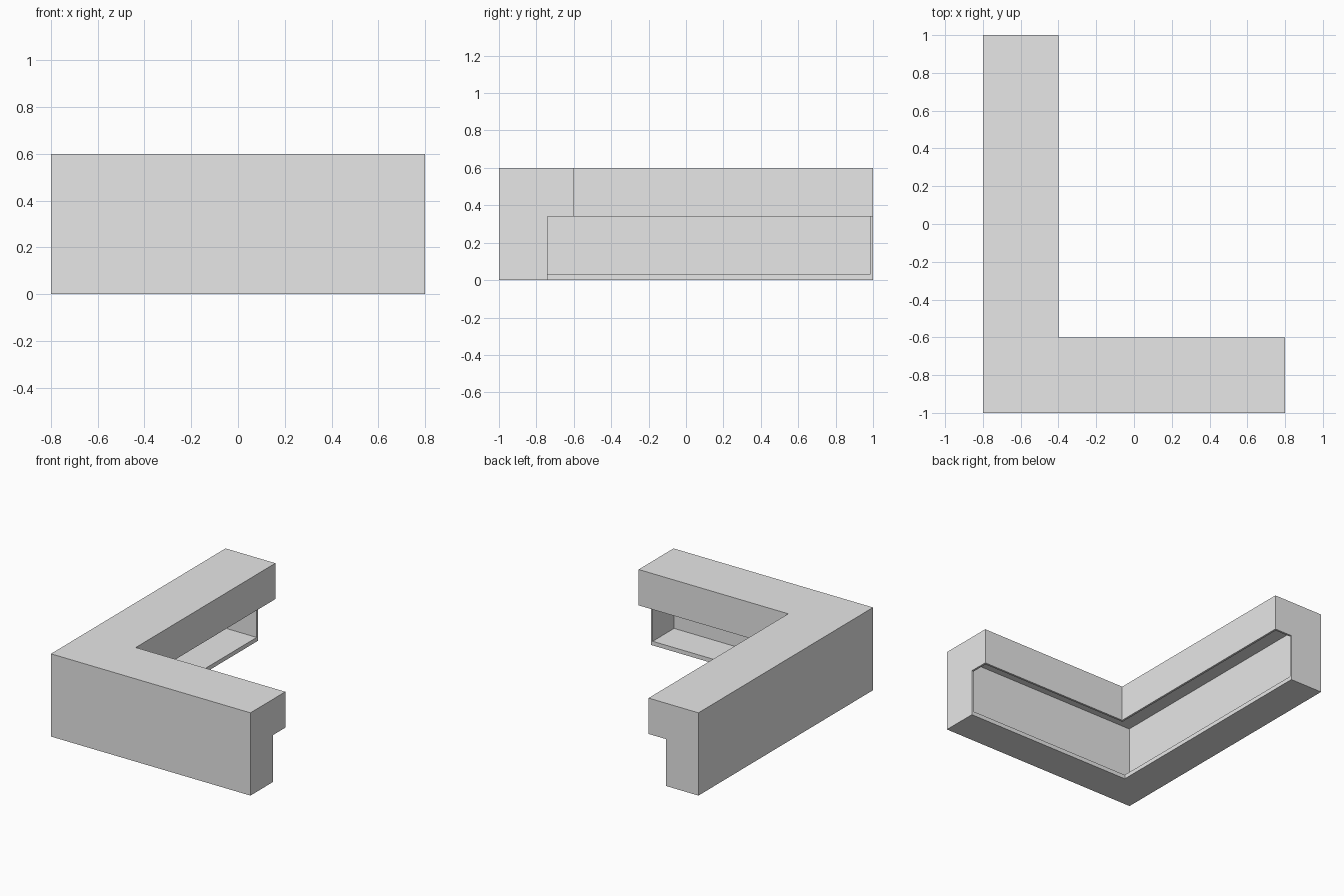
import bpy
import bmesh

cube = bpy.data.objects.get("Cube")
if cube:
    bpy.data.objects.remove(cube, do_unlink=True)

HALF_X, HALF_Y, HEIGHT = 0.8, 1.0, 0.6
TOP_DEPTH, BASE_DEPTH, LIP_Z = 0.4, 0.26, 0.34
WALL, FLOOR = 0.015, 0.03

grey = bpy.data.materials.new("plain_grey")
grey.use_nodes = True
colour = (0.8, 0.8, 0.8, 1.0)
grey.diffuse_color = colour
grey.node_tree.nodes["Principled BSDF"].inputs["Base Color"].default_value = colour


def corner_sweep(name, profile, end_inset):
    """Sweep a (depth, height) profile round the mitred corner of the counter."""
    bm = bmesh.new()
    stations = [
        lambda d: (HALF_X - end_inset, -HALF_Y + d),
        lambda d: (-HALF_X + d, -HALF_Y + d),
        lambda d: (-HALF_X + d, HALF_Y - end_inset),
    ]
    rings = [[bm.verts.new((*place(d), z)) for d, z in profile] for place in stations]
    count = len(profile)
    for a, b in zip(rings, rings[1:]):
        for i in range(count):
            j = (i + 1) % count
            bm.faces.new((a[i], a[j], b[j], b[i]))
    bm.faces.new(rings[0])
    bm.faces.new(rings[-1])
    bmesh.ops.recalc_face_normals(bm, faces=bm.faces)
    mesh = bpy.data.meshes.new(name)
    bm.to_mesh(mesh)
    bm.free()
    mesh.materials.append(grey)
    obj = bpy.data.objects.new(name, mesh)
    bpy.context.collection.objects.link(obj)
    return obj


# Counter body: tall front, narrower base under an overhanging top
counter = corner_sweep("corner_counter", [
    (0, 0), (BASE_DEPTH, 0), (BASE_DEPTH, LIP_Z),
    (TOP_DEPTH, LIP_Z), (TOP_DEPTH, HEIGHT), (0, HEIGHT)], 0)

# Storage space: hollow behind the lip, open on the inner side above the floor
inner = TOP_DEPTH - WALL
cutter = corner_sweep("storage_cutter", [
    (WALL, FLOOR), (inner, FLOOR),
    (inner, HEIGHT - WALL), (WALL, HEIGHT - WALL)], WALL)
cutter.hide_render = True

hollow = counter.modifiers.new("hollow", 'BOOLEAN')
hollow.operation = 'DIFFERENCE'
hollow.solver = 'EXACT'
hollow.object = cutter
bpy.context.view_layer.objects.active = counter
counter.select_set(True)
bpy.ops.object.modifier_apply(modifier=hollow.name)
bpy.data.objects.remove(cutter, do_unlink=True)
